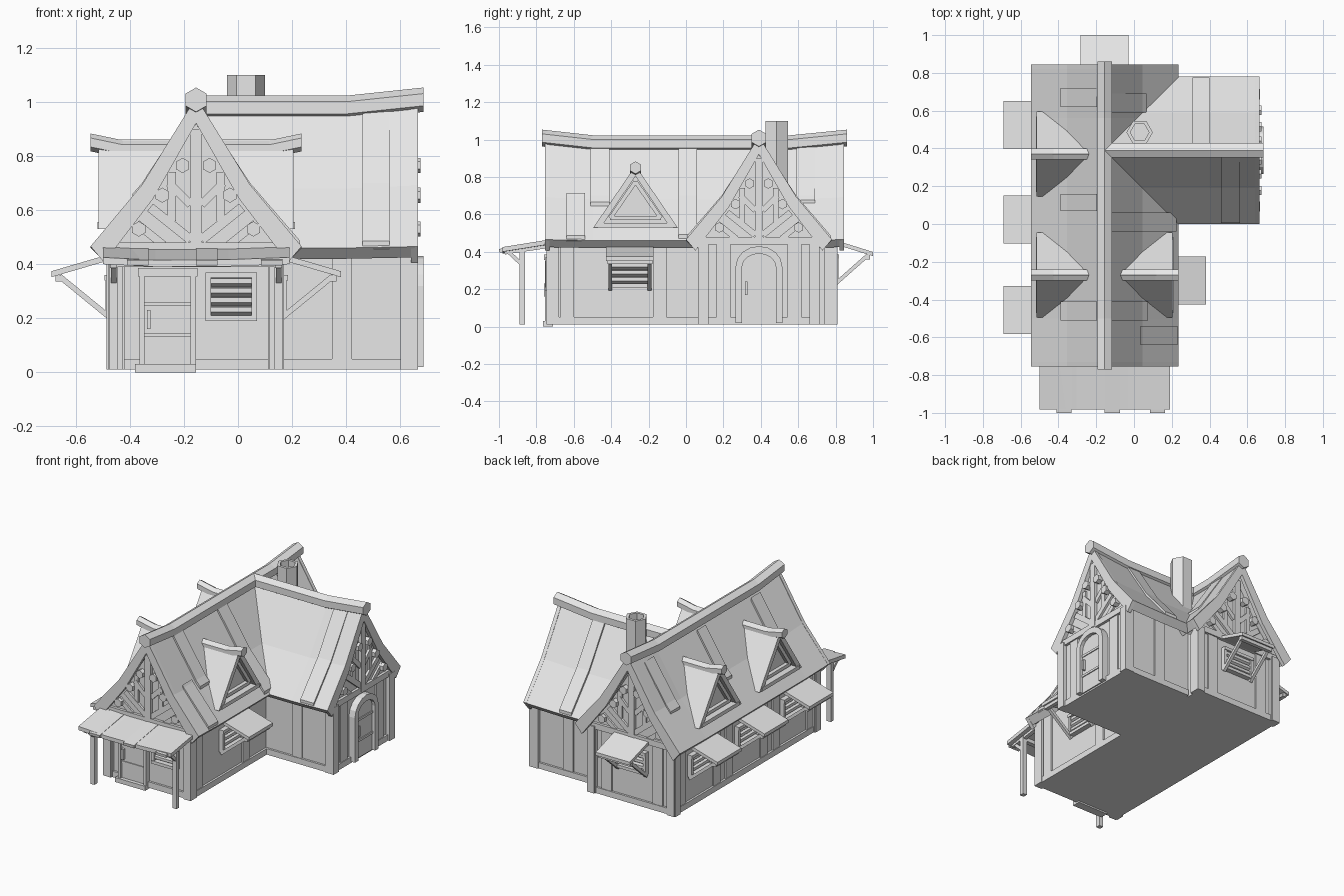
import bpy, bmesh, math
from mathutils import Vector

cube = bpy.data.objects.get("Cube")
if cube:
    bpy.data.objects.remove(cube)

GREY = (0.8, 0.8, 0.8, 1)
mat = bpy.data.materials.new("plain_grey")
mat.use_nodes = True
mat.diffuse_color = GREY
mat.node_tree.nodes["Principled BSDF"].inputs["Base Color"].default_value = GREY

X, Y, Z = Vector((1, 0, 0)), Vector((0, 1, 0)), Vector((0, 0, 1))


# A frame is (origin, section axis, extrusion axis, section up axis)
def frame(x, y, a, b, c=Z):
    return Vector((x, y, 0)), a, b, c


def turned(f, u):
    """Section runs outwards from the wall, extrusion runs along it."""
    return f[0] + f[1] * u, f[2], f[1], f[3]


def loft(name, f, sections):
    """Skin a list of (polygon, distance) sections and cap both ends."""
    o, a, b, c = f
    bm = bmesh.new()
    rings = [[bm.verts.new(o + a * p + b * d + c * q) for p, q in poly] for poly, d in sections]
    n = len(rings[0])
    for r, s in zip(rings, rings[1:]):
        for i in range(n):
            j = (i + 1) % n
            bm.faces.new((r[i], r[j], s[j], s[i]))
    bm.faces.new(rings[0])
    bm.faces.new(rings[-1])
    bmesh.ops.recalc_face_normals(bm, faces=bm.faces)
    me = bpy.data.meshes.new(name)
    bm.to_mesh(me)
    bm.free()
    me.materials.append(mat)
    ob = bpy.data.objects.new(name, me)
    bpy.context.collection.objects.link(ob)
    return ob


def prism(name, f, poly, d0, d1):
    return loft(name, f, [(poly, d0), (poly, d1)])


def box(name, f, u0, u1, z0, z1, d0, d1):
    return prism(name, f, [(u0, z0), (u1, z0), (u1, z1), (u0, z1)], d0, d1)


def bar(name, f, p, q, w, d0, d1):
    """Straight timber from p to q in the section plane."""
    p, q = Vector(p), Vector(q)
    s = (q - p).normalized() * w / 2
    s = Vector((-s.y, s.x))
    return prism(name, f, [p + s, q + s, q - s, p - s], d0, d1)


def hexagon(cx, cz, r, turn=0.5):
    return [(cx + r * math.cos((i + turn) * math.pi / 3),
             cz + r * math.sin((i + turn) * math.pi / 3)) for i in range(6)]


# Walls: outward-facing frames
MID, WING = -0.155, 0.39
front = frame(MID, -0.72, X, -Y)
back = frame(MID, 0.785, -X, Y)
gable_wing = frame(0.64, WING, Y, X)
left_side = frame(-0.46, 0, -Y, -X)
right_side = frame(0.15, 0, Y, X)
main_axis = frame(MID, 0, X, Y)
wing_axis = frame(0, WING, Y, X)

wall = [(-0.305, 0.01), (0.305, 0.01), (0.305, 0.47), (0.165, 0.65),
        (0, 0.92), (-0.165, 0.65), (-0.305, 0.47)]
prism("main_walls", main_axis, wall, -0.72, 0.785)
prism("wing_walls", wing_axis, wall, -0.1, 0.64)

# Roofs: kinked profile, lifted at the gable ends
outer = [(0.39, 0.46), (0.2, 0.68), (0, 0.985)]
inner = [(0, 0.915), (0.165, 0.65), (0.35, 0.42)]


def both(points):
    return points + [(-p, q) for p, q in reversed(points) if p > 0]


def roof_section(lift, depth=inner):
    ring = both(outer) + [(-p, q) for p, q in both(depth[::-1])[::-1]][::-1][::-1]
    ring = both(outer) + [(-p, q) for p, q in depth[::-1]] + [(p, q) for p, q in depth[1:]]
    return [(p, q + lift * max(0.2, (q - 0.46) / 0.5)) for p, q in ring]


def roof(name, f, stations, ridge):
    loft(name + "_roof", f, [(roof_section(h), d) for d, h in stations])
    loft(name + "_ridge_beam", f, [(hexagon(0, 0.978 + h, 0.045), d) for d, h in ridge])


def bargeboards(name, f, d0, d1):
    deep = [(p * 0.97, q - 0.02) for p, q in inner]
    prism(name + "_bargeboards", f, roof_section(0.03, deep), d0, d1)


roof("main", main_axis, [(-0.745, 0.025), (-0.5, 0), (0.56, 0), (0.835, 0.025)],
     [(-0.77, 0.03), (-0.5, 0), (0.56, 0), (0.86, 0.03)])
roof("wing", wing_axis, [(-0.15, 0), (0.4, 0), (0.655, 0.025)],
     [(-0.15, 0), (0.4, 0), (0.685, 0.03)])
bargeboards("front", main_axis, -0.755, -0.73)
bargeboards("back", main_axis, 0.82, 0.845)
bargeboards("wing", wing_axis, 0.64, 0.665)


def roof_height(d):
    (p0, q0), (p1, q1) = outer[:2] if d > 0.2 else outer[1:]
    return q0 + (q1 - q0) * (d - p0) / (p1 - p0)


def roof_plank(f, side, y0, y1, d0, d1):
    ds = [d for d in (d0, 0.2, d1) if d0 <= d <= d1]
    low = [(side * d, roof_height(d) - 0.01) for d in ds]
    prism("roof_plank", f, low + [(p, q + 0.03) for p, q in reversed(low)], y0, y1)


for y0, y1 in ((0.62, 0.72), (0.07, 0.16), (-0.51, -0.41)):
    roof_plank(main_axis, -1, y0, y1, 0.04, 0.235)
for y0, y1, d0, d1 in ((-0.04, 0.06, 0.03, 0.38), (0.59, 0.69, 0.03, 0.22),
                       (-0.51, -0.41, 0.03, 0.23), (-0.64, -0.54, 0.19, 0.385)):
    roof_plank(main_axis, 1, y0, y1, d0, d1)
roof_plank(wing_axis, -1, 0.46, 0.56, 0.02, 0.385)
roof_plank(wing_axis, 1, 0.31, 0.4, 0.02, 0.385)

# Chimney: hollow hexagonal tube
big, small = hexagon(0.03, 0.485, 0.07, 0), hexagon(0.03, 0.485, 0.05, 0)
loft("chimney", frame(0, 0, X, Z, Y), [(big, 0.6), (big, 1.1), (small, 1.1), (small, 1.0)])


# Dormers
def dormer(f):
    prism("dormer_body", f, [(-0.2, 0.53), (0.2, 0.53), (0, 0.82)], 0.06, 0.315)
    cap = [(0.225, 0.53), (0, 0.86), (-0.225, 0.53), (-0.185, 0.53), (0, 0.805), (0.185, 0.53)]
    loft("dormer_roof", f, [(cap, 0.05), (cap, 0.36)])
    loft("dormer_ridge", f, [(hexagon(0, 0.85 + h, 0.033), d)
                             for d, h in ((0.06, -0.025), (0.27, -0.025), (0.39, 0))])
    box("dormer_sill", f, -0.2, 0.2, 0.53, 0.555, 0.25, 0.365)
    tri = [(-0.135, 0.58), (0.135, 0.58), (0, 0.775)]
    for i in range(3):
        bar("dormer_window_frame", f, tri[i], tri[(i + 1) % 3], 0.022, 0.31, 0.34)


dormer(frame(MID, 0.37, -Y, -X))
dormer(frame(MID, -0.27, -Y, -X))
dormer(frame(MID, -0.27, Y, X))


# Gable timbering with purlin ends
def gable(f):
    box("gable_post", f, -0.022, 0.022, 0.45, 0.9, -0.01, 0.02)
    box("gable_tie_beam", f, -0.31, 0.31, 0.44, 0.48, -0.01, 0.018)
    for s in (-1, 1):
        bar("gable_brace", f, (s * 0.02, 0.49), (s * 0.17, 0.61), 0.035, -0.01, 0.015)
        bar("gable_strut", f, (s * 0.02, 0.62), (s * 0.1, 0.7), 0.03, -0.01, 0.015)
        bar("gable_stud", f, (s * 0.09, 0.56), (s * 0.09, 0.74), 0.03, -0.01, 0.012)
        bar("gable_foot", f, (s * 0.12, 0.47), (s * 0.22, 0.55), 0.03, -0.01, 0.012)
        for u, z in ((0.05, 0.765), (0.125, 0.655), (0.212, 0.53)):
            prism("purlin_end", f, hexagon(s * u, z, 0.028), -0.02, 0.035)


# Wall framing: sill, corner posts and upright planks
def framing(f, u0, u1, planks=(), posts=True):
    box("sill_beam", f, u0, u1, 0.01, 0.05, -0.02, 0.014)
    for u in ((u0, u1 - 0.055) if posts else ()):
        box("corner_post", f, u, u + 0.055, 0.01, 0.46, -0.04, 0.026)
    for u in planks:
        box("wall_plank", f, u - 0.037, u + 0.037, 0.05, 0.46, -0.01, 0.01)


for f in (front, back, gable_wing):
    gable(f)
    framing(f, -0.325, 0.325, (-0.19, 0.19) if f is not front else ())
framing(left_side, -0.805, 0.74, (-0.71, -0.34, -0.21, 0.16, 0.29, 0.65))
framing(right_side, -0.74, 0.1, (-0.635, -0.14), False)
framing(frame(0.64, 0.085, X, -Y), -0.48, 0.02, (-0.255,), False)
framing(frame(0.64, 0.695, -X, Y), -0.02, 0.48, (0.255,), False)
box("back_side_post", right_side, 0.74, 0.805, 0.01, 0.46, -0.04, 0.02)
box("front_side_post", right_side, -0.74, -0.69, 0.01, 0.46, -0.04, 0.02)


# Shuttered windows and awnings
def window(f, u, z0, z1, hw, count):
    w = 0.02
    for s in (-1, 1):
        box("window_jamb", f, u + s * hw - w / 2, u + s * hw + w / 2, z0, z1, -0.01, 0.03)
    for z in (z0, z1 - w):
        box("window_rail", f, u - hw - w / 2, u + hw + w / 2, z, z + w, -0.01, 0.034)
    step = (z1 - z0 - 2 * w) / count
    for i in range(count):
        z = z0 + w + i * step
        prism("shutter_slat", turned(f, u), [(0, z), (0.024, z + step * 0.4), (0.024, z + step * 0.9),
                                             (0, z + step)], -hw, hw)


def awning(f, u, reach, rise=0.0):
    t = turned(f, u)
    low = [(-0.02, 0.425 + rise), (reach, 0.352 + rise)]
    prism("awning", t, low + [(p, q + 0.022) for p, q in reversed(low)], -0.127, 0.127)
    for s in (-0.105, 0.105):
        bar("awning_brace", t, (0.01, 0.2 + rise), (reach - 0.03, 0.355 + rise), 0.02, s - 0.01, s + 0.01)
    box("awning_batten", t, reach - 0.04, reach - 0.015, 0.335 + rise, 0.36 + rise, -0.12, 0.12)
    window(f, u, 0.21 + rise, 0.36 + rise, 0.105, 3)


for u in (-0.525, -0.025, 0.455):
    awning(left_side, u, 0.23)
awning(right_side, -0.3, 0.23)
awning(back, 0, 0.215, 0.025)
window(front, 0.13, 0.19, 0.37, 0.085, 4)

# Front door
box("door_panel", front, -0.2, -0.01, 0.0, 0.36, -0.01, 0.02)
for u in (-0.21, -0.02):
    box("door_jamb", front, u, u + 0.02, 0.0, 0.37, -0.01, 0.035)
box("door_lintel", front, -0.215, 0.005, 0.355, 0.385, -0.01, 0.04)
box("door_step", front, -0.225, 0.0, 0.0, 0.03, -0.01, 0.045)
for z in (0.13, 0.245):
    box("door_band", front, -0.195, -0.015, z, z + 0.015, 0.01, 0.026)
box("door_handle", front, -0.182, -0.168, 0.16, 0.23, 0.01, 0.04)


# Arched door on the wing
def arch(hw, top):
    spring = 0.32
    pts = [(hw * math.cos(i * math.pi / 8), spring + (top - spring) * math.sin(i * math.pi / 8))
           for i in range(9)]
    return [(hw, 0.02)] + pts + [(-hw, 0.02)]


prism("arched_door", gable_wing, arch(0.1, 0.4), -0.01, 0.022)
prism("arched_door_frame", gable_wing, arch(0.125, 0.43) + arch(0.09, 0.39)[::-1], -0.01, 0.045)
for z in (0.13, 0.27):
    box("arched_door_band", gable_wing, -0.09, 0.09, z, z + 0.015, 0.01, 0.028)
box("arched_door_handle", gable_wing, -0.075, -0.061, 0.17, 0.24, 0.01, 0.04)

# Front porch
porch = turned(front, 0)
slope = [(-0.02, 0.445), (0.262, 0.4), (0.262, 0.425), (-0.02, 0.47)]
loft("porch_roof", porch, [([(p, q + h) for p, q in slope], d) for d, h in
                           ((-0.345, 0), (-0.15, -0.01), (0.12, -0.008), (0.345, 0))])
for u in (-0.215, 0.04, 0.28):
    bar("porch_plank", porch, (0.02, 0.448), (0.278, 0.405), 0.02, u - 0.04, u + 0.04)
box("porch_beam", porch, 0.14, 0.17, 0.39, 0.415, -0.32, 0.32)
for s in (-0.305, 0.305):
    box("porch_post", porch, 0.14, 0.17, 0.01, 0.41, s - 0.015, s + 0.015)
    bar("porch_rafter", porch, (0, 0.435), (0.25, 0.398), 0.025, s - 0.013, s + 0.013)
    bar("porch_brace", porch, (0.155, 0.33), (0.23, 0.4), 0.02, s - 0.01, s + 0.01)
